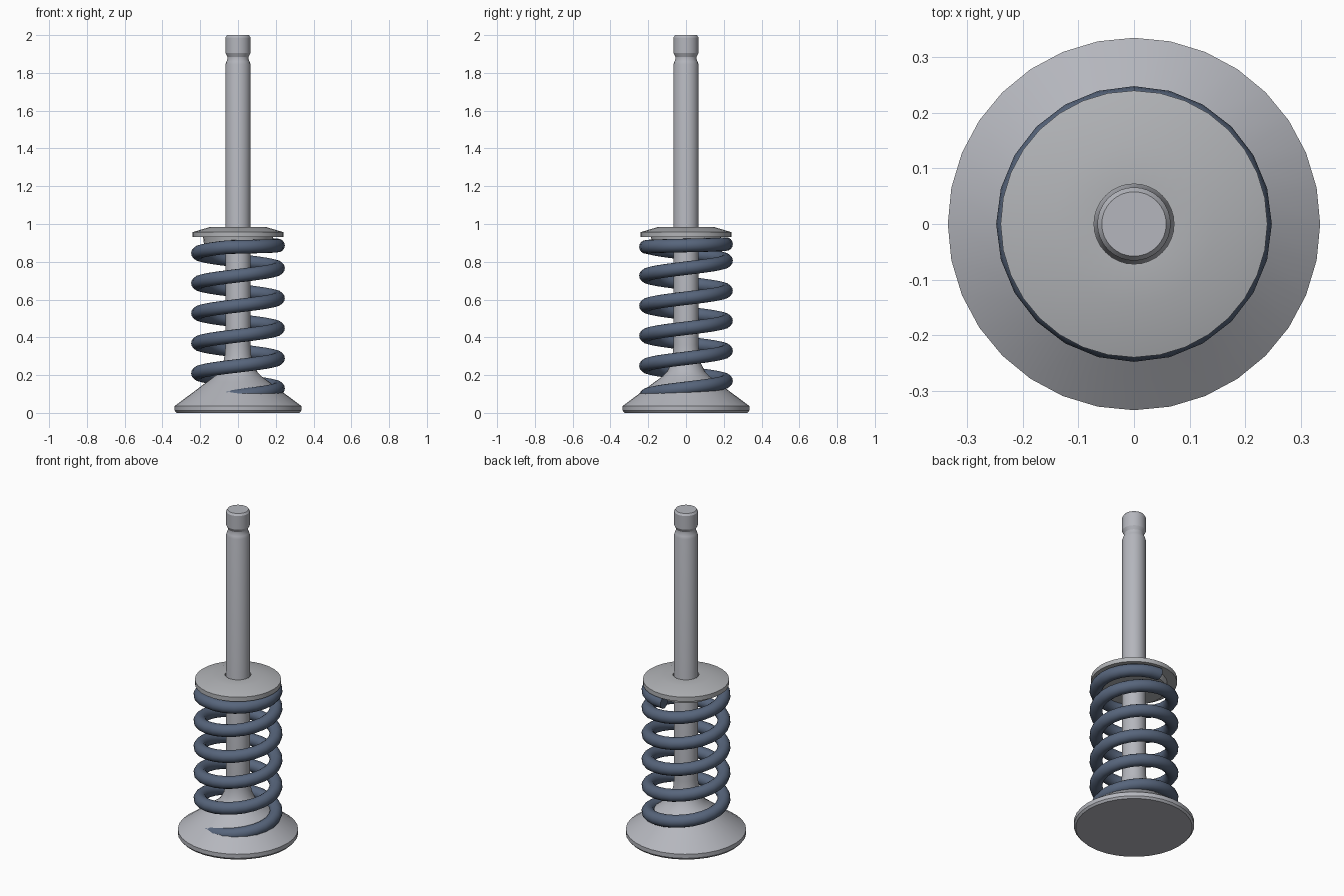
import bpy, bmesh, math

if "Cube" in bpy.data.objects:
    bpy.data.objects.remove(bpy.data.objects["Cube"])

def material(name, col):
    m = bpy.data.materials.new(name)
    m.diffuse_color = (*col, 1)
    m.use_nodes = True
    m.node_tree.nodes["Principled BSDF"].inputs["Base Color"].default_value = m.diffuse_color
    return m

steel = material("steel grey", (0.46, 0.47, 0.51))
plate = material("plate grey", (0.44, 0.45, 0.47))
blue = material("spring blue", (0.095, 0.13, 0.2))

def finish(name, bm, mat, angle):
    bmesh.ops.recalc_face_normals(bm, faces=bm.faces)
    me = bpy.data.meshes.new(name)
    bm.to_mesh(me)
    bm.free()
    ob = bpy.data.objects.new(name, me)
    bpy.context.collection.objects.link(ob)
    me.materials.append(mat)
    bpy.ops.object.select_all(action='DESELECT')
    ob.select_set(True)
    bpy.context.view_layer.objects.active = ob
    bpy.ops.object.shade_smooth_by_angle(angle=math.radians(angle))
    return ob

def skin(bm, rings, closed=False):
    """Bridge successive rings of vertices; cap the ends unless closed."""
    n = len(rings[0])
    pairs = list(zip(rings, rings[1:]))
    if closed:
        pairs.append((rings[-1], rings[0]))
    for a, b in pairs:
        for i in range(n):
            j = (i + 1) % n
            bm.faces.new((a[i], a[j], b[j], b[i]))
    if not closed:
        bm.faces.new(rings[0])
        bm.faces.new(rings[-1])

def lathe(name, profile, mat, closed=False, sides=32):
    bm = bmesh.new()
    rings = [[bm.verts.new((r * math.cos(2 * math.pi * i / sides),
                            r * math.sin(2 * math.pi * i / sides), z))
              for i in range(sides)] for r, z in profile]
    skin(bm, rings, closed)
    return finish(name, bm, mat, 25)

# Valve: head, flared neck, stem and keeper groove
lathe("valve", [(0.325, 0), (0.335, 0.012), (0.335, 0.037), (0.25, 0.1),
                (0.165, 0.164), (0.125, 0.193), (0.1, 0.22), (0.08, 0.26),
                (0.07, 0.305), (0.066, 0.36), (0.066, 1.845), (0.061, 1.86),
                (0.056, 1.872), (0.056, 1.885), (0.066, 1.905),
                (0.066, 1.988), (0.058, 2.0)], steel)

# Spring retainer with a centre hole and a locating boss below
lathe("retainer", [(0.072, 0.985), (0.145, 0.985), (0.24, 0.957), (0.24, 0.93),
                   (0.185, 0.93), (0.18, 0.893), (0.072, 0.893)], plate, closed=True)

# Coil spring: right-handed helix, flattened under the retainer
bm = bmesh.new()
R, r, per, around = 0.212, 0.036, 24, 16
rings = []
for k in range(-7, int(5.25 * per) + 1):
    t = k / per
    z = 0.13 + 0.159 * t
    if t > 4.7:
        z = 0.13 + 0.159 * 4.7 + (t - 4.7) * 0.03
    a = 2 * math.pi * t
    ring = []
    for i in range(around):
        b = 2 * math.pi * i / around
        d = R + r * math.cos(b)
        ring.append(bm.verts.new((d * math.cos(a), d * math.sin(a), z + r * math.sin(b))))
    rings.append(ring)
skin(bm, rings)
finish("coil_spring", bm, blue, 35)
